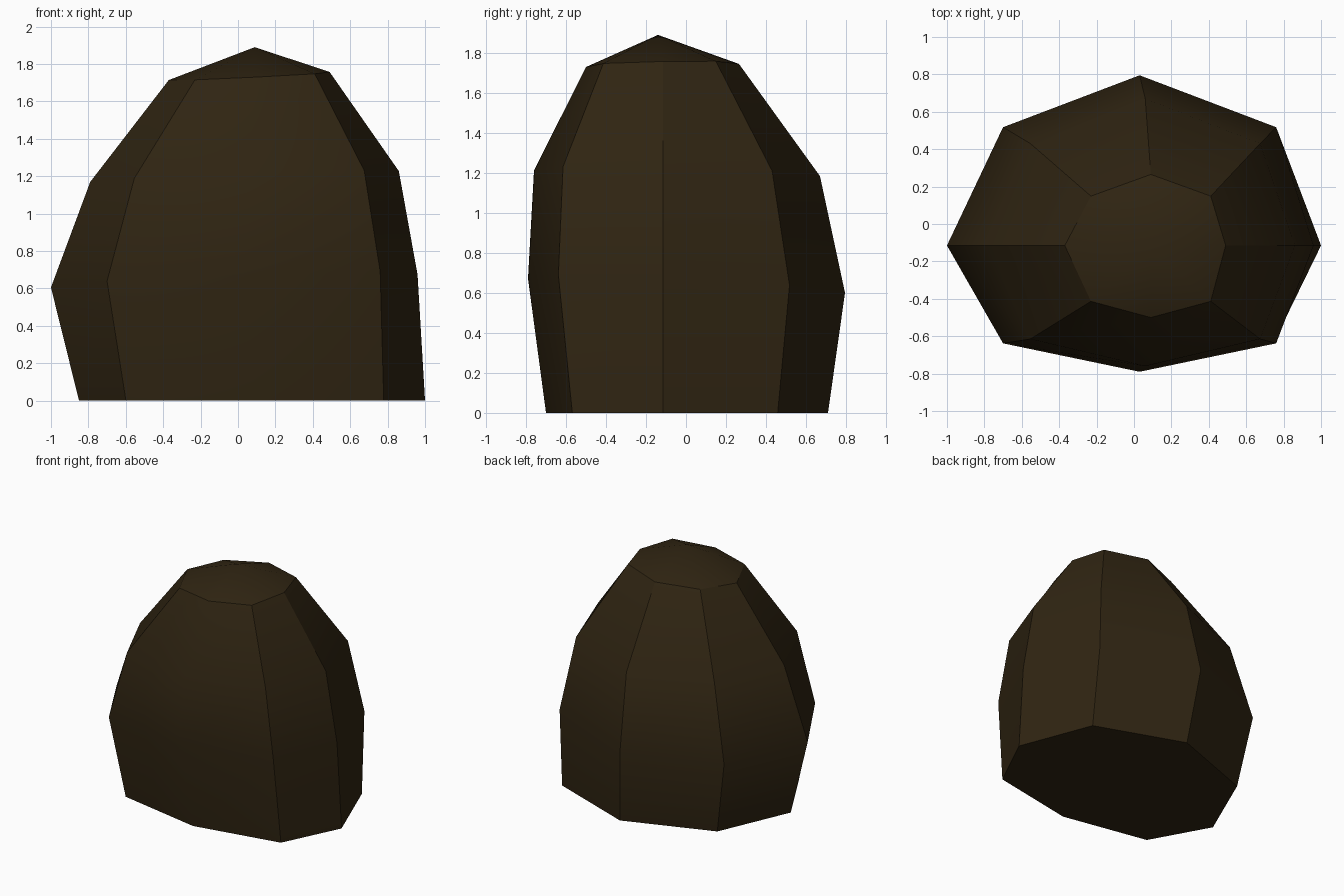
import bpy, bmesh

if "Cube" in bpy.data.objects:
    bpy.data.objects.remove(bpy.data.objects["Cube"])

# Rings bottom to top: left x, right x, corner mid x, front y, back y, z, tilt along x, tilt along y
RINGS = [
    (-0.85, 1.00, 0.09, -0.70, 0.71, 0.00, 0.0, 0.0),
    (-1.00, 0.96, 0.03, -0.79, 0.795, 0.635, 0.035, -0.045),
    (-0.79, 0.86, 0.06, -0.76, 0.67, 1.195, 0.035, -0.02),
    (-0.37, 0.49, 0.09, -0.50, 0.265, 1.735, 0.05, 0.02),
]
SIDE_Y = -0.115                 # y of the widest left and right corners
APEX = (0.09, -0.14, 1.89)


def ring_points(x0, x1, mid, y0, y1, z, tx, ty):
    """Eight-sided lopsided ring, anticlockwise from the right corner."""
    half = 0.745 * (x1 - x0) / 2
    yf = SIDE_Y + 0.775 * (y0 - SIDE_Y)
    yb = SIDE_Y + 0.695 * (y1 - SIDE_Y)
    flat = [(x1, SIDE_Y), (mid + half, yb), (mid, y1), (mid - half, yb),
            (x0, SIDE_Y), (mid - half, yf), (mid, y0), (mid + half, yf)]
    return [(x, y, z + tx * x + ty * y) for x, y in flat]


# Rock: stacked rings joined by quads, closed by a base and a faceted cap
bm = bmesh.new()
rings = [[bm.verts.new(p) for p in ring_points(*r)] for r in RINGS]
apex = bm.verts.new(APEX)
bm.faces.new(reversed(rings[0]))
for i in range(8):
    j = (i + 1) % 8
    for low, high in zip(rings, rings[1:]):
        bm.faces.new((low[i], low[j], high[j], high[i]))
    bm.faces.new((rings[-1][i], rings[-1][j], apex))
bmesh.ops.recalc_face_normals(bm, faces=bm.faces)

mesh = bpy.data.meshes.new("rock")
bm.to_mesh(mesh)
bm.free()
rock = bpy.data.objects.new("rock", mesh)
bpy.context.collection.objects.link(rock)

# Dark brown stone
mat = bpy.data.materials.new("dark brown stone")
mat.diffuse_color = (0.029, 0.018, 0.006, 1)
mat.use_nodes = True
mat.node_tree.nodes["Principled BSDF"].inputs["Base Color"].default_value = mat.diffuse_color
mesh.materials.append(mat)

# Soft shading with the sharp vertical ridges kept
bpy.context.view_layer.objects.active = rock
rock.select_set(True)
bpy.ops.object.shade_smooth_by_angle(angle=0.5236)
